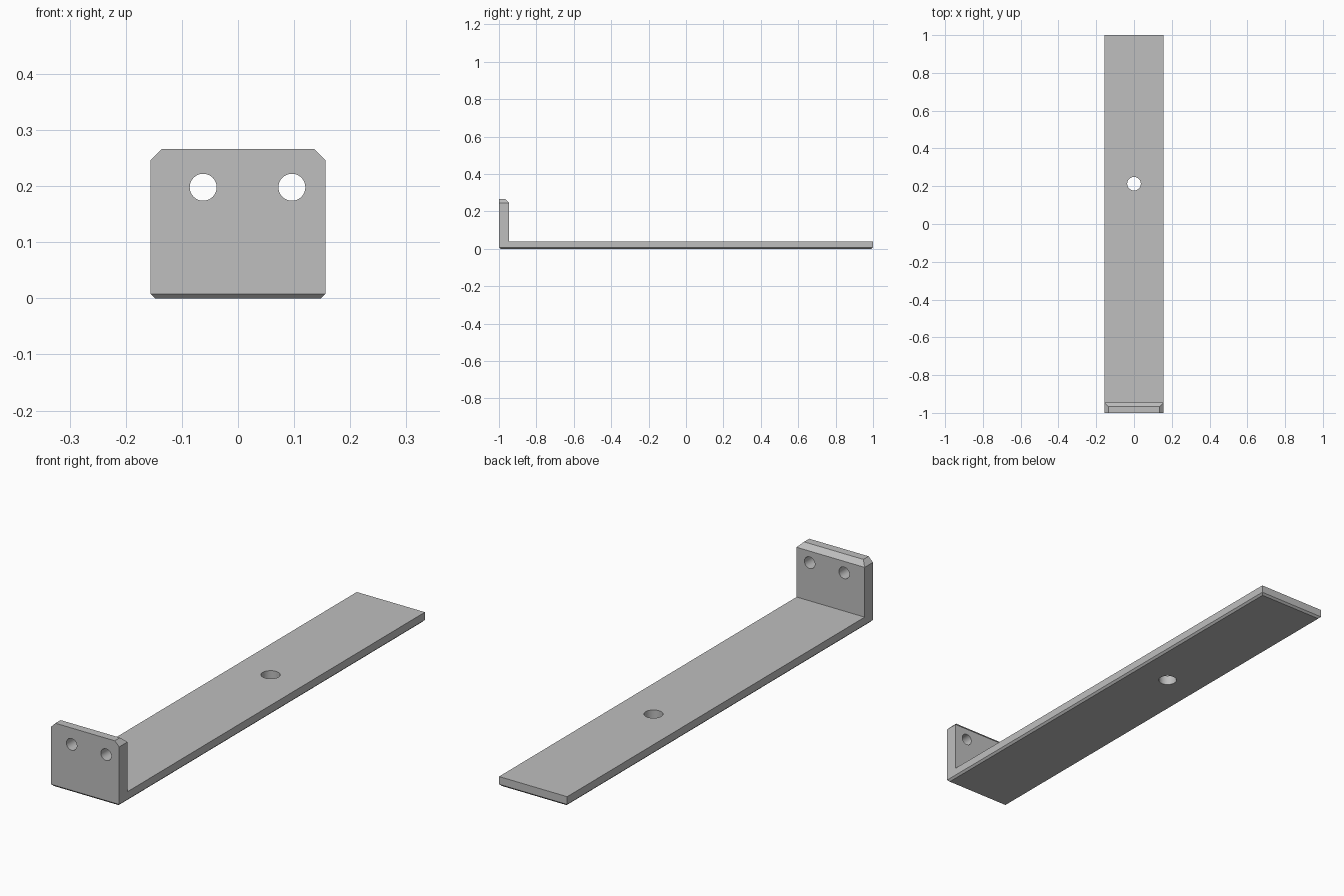
import bpy
import bmesh
import math

cube = bpy.data.objects.get("Cube")
if cube:
    bpy.data.objects.remove(cube, do_unlink=True)

HALF_W = 0.156    # half width
HEIGHT = 0.266    # top of the upright flange
PLATE = 0.04      # thickness of the long plate
FLANGE = 0.054    # thickness of the upright flange

steel = bpy.data.materials.new("grey steel")
steel.use_nodes = True
grey = (0.52, 0.52, 0.52, 1)
steel.diffuse_color = grey
steel.node_tree.nodes["Principled BSDF"].inputs["Base Color"].default_value = grey


def chamfer(bm, test, size):
    edges = [e for e in bm.edges if test(e)]
    bmesh.ops.bevel(bm, geom=edges, offset=size, offset_type='OFFSET',
                    segments=1, affect='EDGES', profile=0.5)


def all_at(e, axis, value):
    return all(abs(v.co[axis] - value) < 1e-4 for v in e.verts)


# L-shaped profile pushed across the width
profile = [(-1, 0), (1, 0), (1, PLATE), (-1 + FLANGE, PLATE),
           (-1 + FLANGE, HEIGHT), (-1, HEIGHT)]
bm = bmesh.new()
face = bm.faces.new([bm.verts.new((-HALF_W, y, z)) for y, z in profile])
side = bmesh.ops.extrude_face_region(bm, geom=[face])["geom"]
bmesh.ops.translate(bm, vec=(2 * HALF_W, 0, 0),
                    verts=[g for g in side if isinstance(g, bmesh.types.BMVert)])
bmesh.ops.recalc_face_normals(bm, faces=bm.faces)

# Chamfers: top of the flange except its front edge, and the whole underside rim
chamfer(bm, lambda e: all_at(e, 2, HEIGHT) and not all_at(e, 1, -1), 0.02)
chamfer(bm, lambda e: all_at(e, 2, 0), 0.008)

mesh = bpy.data.meshes.new("mounting_bracket")
bm.to_mesh(mesh)
bm.free()
mesh.materials.append(steel)
bracket = bpy.data.objects.new("mounting_bracket", mesh)
bpy.context.collection.objects.link(bracket)


def drill(name, location, radius, rotation=(0, 0, 0)):
    bpy.ops.mesh.primitive_cylinder_add(vertices=48, radius=radius, depth=0.3,
                                        location=location, rotation=rotation)
    cutter = bpy.context.object
    cutter.name = name
    cutter.hide_render = True
    cutter.data.materials.append(steel)
    mod = bracket.modifiers.new(name, 'BOOLEAN')
    mod.operation = 'DIFFERENCE'
    mod.solver = 'EXACT'
    mod.object = cutter
    bpy.ops.object.select_all(action='DESELECT')
    bracket.select_set(True)
    bpy.context.view_layer.objects.active = bracket
    bpy.ops.object.modifier_apply(modifier=name)
    bpy.data.objects.remove(cutter, do_unlink=True)


# Two screw holes in the flange and one in the plate
for x in (-0.062, 0.096):
    drill("flange_hole", (x, -1, 0.198), 0.024, (math.pi / 2, 0, 0))
drill("plate_hole", (0, 0.213, 0), 0.036)

bpy.ops.object.shade_smooth_by_angle(angle=math.radians(25))
